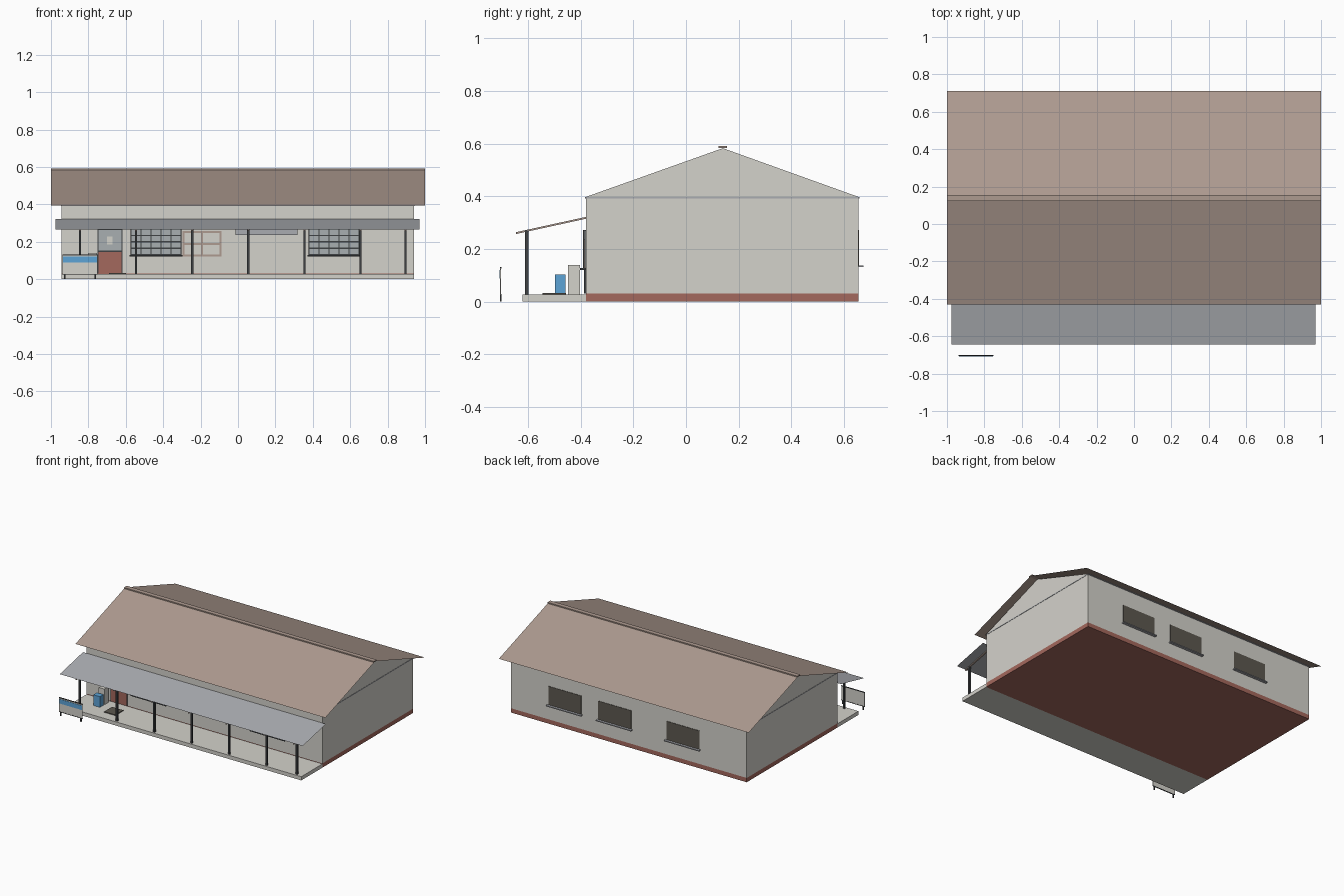
import bpy, bmesh

cube = bpy.data.objects.get("Cube")
if cube:
    bpy.data.objects.remove(cube, do_unlink=True)


def material(name, *rgb):
    lin = [(c / 255 / 12.92) if c < 11 else ((c / 255 + 0.055) / 1.055) ** 2.4 for c in rgb]
    m = bpy.data.materials.new(name)
    m.use_nodes = True
    m.diffuse_color = (*lin, 1)
    m.node_tree.nodes["Principled BSDF"].inputs["Base Color"].default_value = (*lin, 1)
    return m


plaster = material("plaster", 212, 210, 203)
brick = material("brick_red", 164, 104, 93)
brown = material("roof_brown", 174, 155, 144)
sheet_grey = material("sheet_grey", 170, 172, 177)
steel = material("dark_steel", 62, 65, 67)
glass = material("pale_glass", 168, 175, 177)
blue = material("sign_blue", 92, 163, 214)
dark_glass = material("dark_glass", 92, 88, 80)


def finish(name, bm, mat):
    mesh = bpy.data.meshes.new(name)
    bm.to_mesh(mesh)
    bm.free()
    mesh.materials.append(mat)
    ob = bpy.data.objects.new(name, mesh)
    bpy.context.scene.collection.objects.link(ob)
    return ob


def boxes(name, mat, *ranges):
    """One object from boxes given as (x0, x1, y0, y1, z0, z1)."""
    bm = bmesh.new()
    for x0, x1, y0, y1, z0, z1 in ranges:
        for v in bmesh.ops.create_cube(bm, size=1)["verts"]:
            v.co = ((x0 + x1) / 2 + v.co.x * (x1 - x0),
                    (y0 + y1) / 2 + v.co.y * (y1 - y0),
                    (z0 + z1) / 2 + v.co.z * (z1 - z0))
    return finish(name, bm, mat)


def extrude_x(name, mat, profile, spans, closed=True):
    """Sweep a (y, z) profile along x; open profiles become thin sheets."""
    bm = bmesh.new()
    for x0, x1 in spans:
        a = [bm.verts.new((x0, y, z)) for y, z in profile]
        b = [bm.verts.new((x1, y, z)) for y, z in profile]
        n = len(profile)
        for i in range(n if closed else n - 1):
            j = (i + 1) % n
            bm.faces.new((a[i], b[i], b[j], a[j]))
        if closed:
            bm.faces.new(a)
            bm.faces.new(b[::-1])
    if closed:
        bmesh.ops.recalc_face_normals(bm, faces=bm.faces)
    return finish(name, bm, mat)


L, R = -0.945, 0.942          # wall ends
F, B = -0.38, 0.655           # front and back wall
RIDGE = 0.14
FLOOR = 0.027

# House body
boxes("plinth", brick, (L, R, F, B, 0, 0.031))
boxes("walls", plaster, (L, R, F, B, 0.031, 0.394))
boxes("ceiling_band", sheet_grey, (L - 0.002, R + 0.002, F - 0.004, B + 0.005, 0.392, 0.398))
extrude_x("gables", plaster, [(F, 0.398), (B, 0.398), (RIDGE, 0.583)], [(L, R)])

# Main roof
extrude_x("roof", brown, [(-0.43, 0.395), (RIDGE, 0.587), (0.712, 0.395)], [(-1, 1)], closed=False)
boxes("ridge_cap", brown, (-1, 1, 0.124, 0.156, 0.584, 0.592))

# Veranda
boxes("veranda_floor", plaster, (L, R, -0.622, F, 0, FLOOR))
extrude_x("veranda_roof", sheet_grey, [(-0.645, 0.265), (F, 0.323)], [(-0.975, 0.97)], closed=False)
post_x = [-0.845 + 0.3 * i for i in range(6)] + [0.896]
boxes("veranda_posts", steel,
      *[(x - 0.006, x + 0.006, -0.611, -0.599, FLOOR, 0.27) for x in post_x])
extrude_x("veranda_rafters", brown,
          [(-0.645, 0.264), (F, 0.322), (F, 0.315), (-0.645, 0.257)],
          [(x - 0.005, x + 0.005) for x in post_x])

# Front door with glazed upper half
DL, DR = -0.745, -0.623
boxes("door_panel", brick, (DL, DR, F - 0.006, F, 0.031, 0.147))
boxes("door_glass", glass, (DL, DR, F - 0.004, F, 0.147, 0.268))
boxes("door_notice", plaster, (-0.70, -0.672, F - 0.007, F, 0.185, 0.228))
boxes("door_frame", steel,
      (DL - 0.006, DL, F - 0.008, F, 0.031, 0.27),
      (DR, DR + 0.006, F - 0.008, F, 0.031, 0.27),
      (DL, DR, F - 0.008, F, 0.146, 0.152),
      (DL, DR, F - 0.008, F, 0.264, 0.27))
boxes("door_mat", dark_glass, (-0.69, -0.60, -0.545, -0.455, FLOOR, FLOOR + 0.005))


def bars(x0, x1, z0, z1, cols, rows, w, y0, y1):
    """Evenly spaced upright and level bars filling a rectangle, edges included."""
    out = []
    for i in range(cols + 1):
        x = x0 + (x1 - x0 - w) * i / cols
        out.append((x, x + w, y0, y1, z0, z1))
    for i in range(rows + 1):
        z = z0 + (z1 - z0 - w) * i / rows
        out.append((x0, x1, y0, y1, z, z + w))
    return out


# Barred front windows
for side, x0, x1 in (("right", -0.575, -0.302), ("left", 0.377, 0.65)):
    boxes(f"{side}_window_glass", glass, (x0, x1, F - 0.004, F, 0.13, 0.27))
    boxes(f"{side}_window_bars", steel, *bars(x0, x1, 0.128, 0.272, 5, 4, 0.006, F - 0.012, F - 0.005))
    boxes(f"{side}_window_sill", steel, (x0 - 0.005, x1 + 0.005, F - 0.022, F, 0.121, 0.128))

# Brown framed board and grey fascia panel on the front wall
boxes("wall_frame", brown, *bars(-0.297, -0.088, 0.121, 0.257, 2, 2, 0.01, F - 0.008, F))
boxes("wall_panel", sheet_grey, (-0.013, 0.318, F - 0.009, F, 0.235, 0.272))

# Back windows
for i, x in enumerate((0.51, 0.11, -0.435)):
    boxes(f"back_window_{i + 1}", dark_glass, (x - 0.132, x + 0.132, B, B + 0.003, 0.137, 0.272))
    boxes(f"back_sill_{i + 1}", sheet_grey, (x - 0.14, x + 0.14, B, B + 0.02, 0.131, 0.138))

# Boxes standing on the veranda
boxes("blue_bin", blue, (-0.81, -0.757, -0.498, -0.457, FLOOR, 0.104))
boxes("white_cabinet", plaster, (-0.802, -0.755, -0.448, -0.402, FLOOR, 0.14))

# Free-standing sign
SL, SR = -0.938, -0.752
boxes("sign_board", plaster, (SL, SR, -0.706, -0.702, 0.028, 0.128))
boxes("sign_stripe", blue, (SL + 0.003, SR - 0.003, -0.708, -0.706, 0.088, 0.12))
boxes("sign_frame", steel,
      (SL, SR, -0.707, -0.701, 0.126, 0.131),
      (SL, SR, -0.707, -0.701, 0.025, 0.029),
      *[(x - 0.004, x + 0.004, -0.707, -0.701, 0, 0.029) for x in (SL + 0.012, SR - 0.012)])
